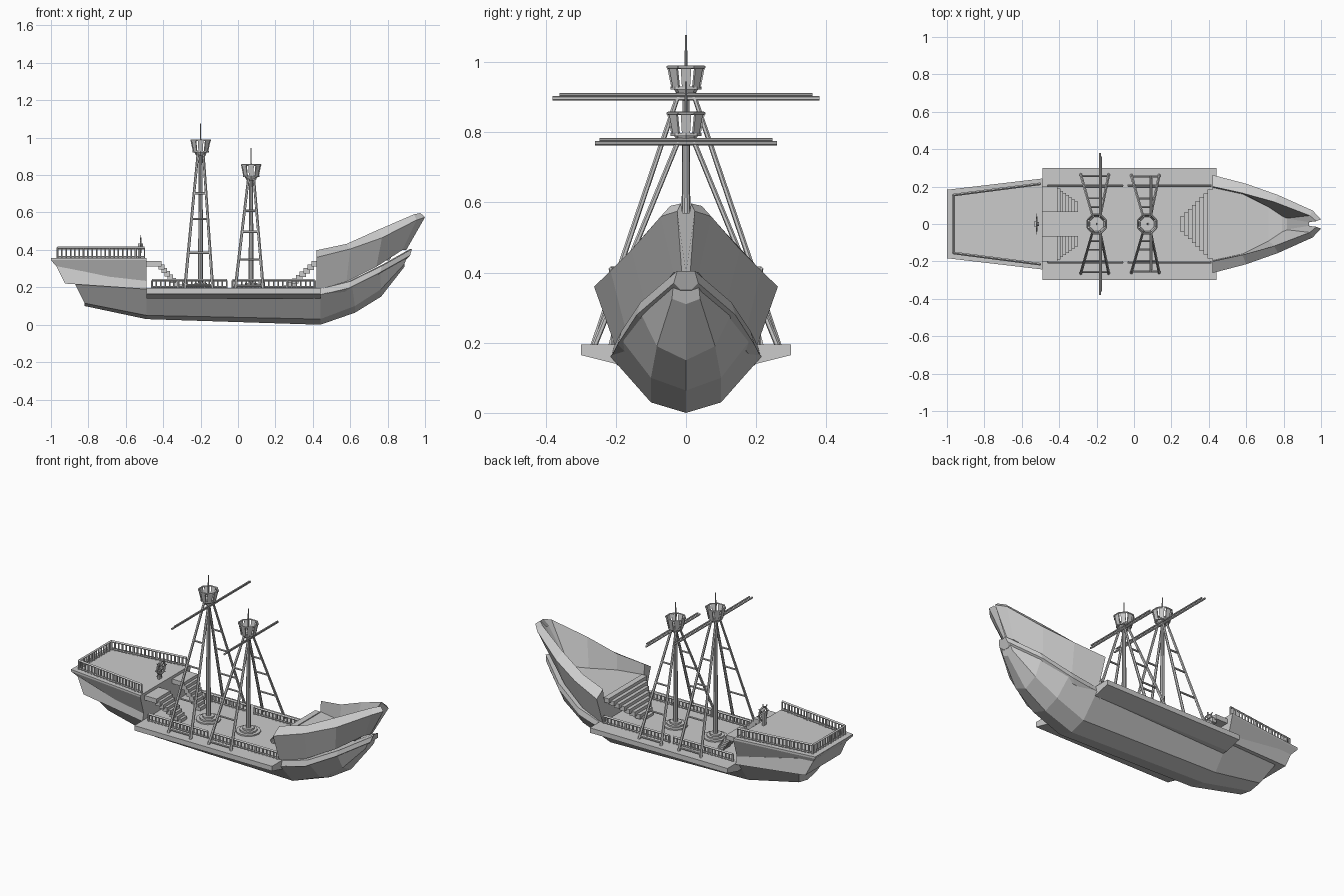
import bpy, bmesh, math
from mathutils import Vector, Matrix

if "Cube" in bpy.data.objects:
    bpy.data.objects.remove(bpy.data.objects["Cube"])


def finish(bm, name):
    bmesh.ops.recalc_face_normals(bm, faces=bm.faces)
    me = bpy.data.meshes.new(name)
    bm.to_mesh(me)
    bm.free()
    ob = bpy.data.objects.new(name, me)
    bpy.context.collection.objects.link(ob)
    return ob


def loft(name, stations):
    """Skin half sections (x, y, z), each mirrored across y = 0."""
    bm = bmesh.new()
    rings = []
    for half in stations:
        full = half + [(x, -y, z) for x, y, z in reversed(half) if y > 1e-6]
        rings.append([bm.verts.new(p) for p in full])
    for a, b in zip(rings, rings[1:]):
        for i in range(len(a)):
            j = (i + 1) % len(a)
            bm.faces.new((a[i], a[j], b[j], b[i]))
    bm.faces.new(rings[0])
    bm.faces.new(rings[-1])
    return finish(bm, name)


def rod(bm, p, q, r, r2=None, n=6):
    p, q = Vector(p), Vector(q)
    d = q - p
    m = Matrix.Translation((p + q) / 2) @ d.to_track_quat('Z', 'Y').to_matrix().to_4x4()
    bmesh.ops.create_cone(bm, cap_ends=True, segments=n, radius1=r,
                          radius2=r if r2 is None else r2, depth=d.length, matrix=m)


def box(bm, x0, x1, y0, y1, z0, z1):
    m = Matrix.Translation(((x0 + x1) / 2, (y0 + y1) / 2, (z0 + z1) / 2)) @ \
        Matrix.Diagonal((x1 - x0, y1 - y0, z1 - z0, 1))
    bmesh.ops.create_cube(bm, size=1, matrix=m)


def railing(bm, p, q, h, spacing=.024):
    p, q = Vector(p), Vector(q)
    up = Vector((0, 0, h))
    n = max(2, round((q - p).length / spacing))
    rod(bm, p + up, q + up, .007, n=4)
    rod(bm, p + up * .15, q + up * .15, .005, n=4)
    for i in range(n + 1):
        b = p.lerp(q, i / n)
        rod(bm, b, b + up, .007 if i % 6 == 0 else .0045)


# lower hull: x shift of top edge, keel, chine, top edge
hull = [(-.82, -.877, .10, .08, .115, .16, .23), (-.49, -.49, .03, .10, .05, .20, .19),
        (.44, .44, 0, .10, .03, .215, .16), (.625, .61, .064, .10, .10, .185, .21),
        (.765, .76, .15, .083, .19, .13, .285), (.89, .91, .31, .04, .325, .035, .38)]
loft("lower_hull", [[(x, 0, k), (x, cy, cz), (xt, ty, tz), (xt, 0, tz)]
                    for x, xt, k, cy, cz, ty, tz in hull])

# midship deck with side ledges
loft("main_deck", [[(x, 0, .14), (x, .2, .14), (x, .3, .165), (x, .3, .195), (x, 0, .195)]
                   for x in (-.49, .44)])

# bow wale
bow = [(.42, .215, .155, .19), (.59, .195, .195, .232), (.76, .14, .28, .315), (.92, .035, .37, .405)]
loft("bow_wale", [[(x - .02, 0, b - .02), (x - .02, y - .02, b - .02), (x, y, b),
                   (x + .01, y - .01, t), (x, 0, t)] for x, y, b, t in bow])

# stern wale and quarterdeck
loft("stern_wale", [[(x + dx, 0, b), (x + dx, y, b), (x, y - .012, t), (x, 0, t)]
                    for x, dx, y, b, t in ((-.98, .055, .17, .22, .33), (-.49, 0, .222, .19, .235))])
loft("quarterdeck", [[(x + dx, 0, b), (x + dx, yb, b), (x, y, .345), (x, y, .357), (x, 0, .357)]
                     for x, dx, yb, b, y in ((-1, .04, .15, .30, .183), (-.49, 0, .2, .20, .243))])

# forecastle: outer bottom, outer rim, inner rim, floor edge
fore = [((.42, .20, .185), (.42, .262, .36), (.42, .20, .398), (.42, .195, .335)),
        ((.58, .17, .23), (.60, .215, .405), (.58, .165, .432), (.58, .16, .335)),
        ((.74, .115, .31), (.77, .155, .465), (.75, .118, .508), (.72, .09, .335)),
        ((.88, .035, .40), (.955, .072, .56), (.94, .045, .59), (.81, .03, .345)),
        ((.90, .012, .40), (1.0, .025, .575), (.975, .015, .597), (.935, .01, .57))]
loft("forecastle", [[(s[0][0], 0, s[0][2]), *s, (s[3][0], 0, s[3][2])] for s in fore])

# stairs, widening as they rise
bm = bmesh.new()
for i in range(8):
    t = i / 7
    z = .21 + .13 * t
    x = .26 + .145 * t
    w = .04 + .145 * t
    box(bm, x - .013, x + .022, -w, w, z - .028, z)
finish(bm, "bow_stairs")
bm = bmesh.new()
for s in (-1, 1):
    for i in range(8):
        t = i / 7
        z = .215 + .125 * t
        x = -.31 - .11 * t
        a, b = sorted((s * .065, s * (.12 + .08 * t)))
        box(bm, -.49 if i == 7 else x - .02, x + .01, a, b, z - .028, z)
finish(bm, "stern_stairs")

# deck railings
bm = bmesh.new()
for s in (-1, 1):
    railing(bm, (-.46, s * .205, .195), (-.06, s * .205, .195), .042)
    railing(bm, (-.03, s * .205, .195), (.41, s * .205, .195), .042)
finish(bm, "main_deck_railing")
bm = bmesh.new()
for s in (-1, 1):
    railing(bm, (-.965, s * .155, .355), (-.50, s * .215, .355), .055)
railing(bm, (-.965, -.155, .355), (-.965, .155, .355), .055)
finish(bm, "quarterdeck_railing")

# steering wheel on its stand
bm = bmesh.new()
c = Vector((-.52, 0, .425))
ring = [c + Vector((0, .038 * math.cos(k * math.pi / 6), .038 * math.sin(k * math.pi / 6)))
        for k in range(12)]
for k in range(12):
    rod(bm, ring[k], ring[(k + 1) % 12], .005)
for k in range(8):
    a = k * math.pi / 4
    rod(bm, c, c + Vector((0, .056 * math.cos(a), .056 * math.sin(a))), .003)
rod(bm, c - Vector((.015, 0, 0)), c + Vector((.012, 0, 0)), .01, n=8)
box(bm, -.535, -.523, -.013, .013, .35, .435)
finish(bm, "steering_wheel")


def octagon(x, r, z):
    return [Vector((x + r * math.cos((k + .5) * math.pi / 4),
                    r * math.sin((k + .5) * math.pi / 4), z)) for k in range(8)]


# masts: x, nest floor height, yard height, yard half length, shroud foot y
for name, x, nz, yz, yl, sy in (("main", -.2, .922, .90, .38, .265), ("fore", .07, .79, .772, .26, .262)):
    bm = bmesh.new()
    rod(bm, (x, 0, .19), (x, 0, nz + .01), .015, .010, 10)
    rod(bm, (x, 0, nz), (x, 0, nz + .155), .005, .003)
    for r, z in ((.07, .203), (.05, .212), (.033, .222)):
        rod(bm, (x, 0, .19), (x, 0, z), r, n=12)
    finish(bm, name + "_mast")

    # crow's nest: floor, rim and slats
    bm = bmesh.new()
    rod(bm, (x, 0, nz), (x, 0, nz + .008), .044, n=8)
    rod(bm, (x, 0, nz - .02), (x, 0, nz), .022, .034, 8)
    lo, hi = octagon(x, .042, nz + .006), octagon(x, .055, nz + .064)
    for k in range(8):
        rod(bm, hi[k], hi[(k + 1) % 8], .005)
    finish(bm, name + "_crows_nest")
    bm = bmesh.new()
    for k in range(8):
        j = (k + 1) % 8
        bm.faces.new([bm.verts.new(v) for v in (lo[k].lerp(lo[j], .14), lo[k].lerp(lo[j], .86),
                                               hi[k].lerp(hi[j], .86), hi[k].lerp(hi[j], .14))])
    slats = finish(bm, name + "_nest_slats")
    mod = slats.modifiers.new("thickness", 'SOLIDIFY')
    mod.thickness = .006
    mod.offset = 0

    # double yard
    bm = bmesh.new()
    rod(bm, (x + .018, -yl, yz - .003), (x + .018, yl, yz - .003), .006)
    rod(bm, (x + .024, -yl * .95, yz + .007), (x + .024, yl * .95, yz + .007), .005)
    finish(bm, name + "_yard")

    # shrouds with rungs
    bm = bmesh.new()
    for s in (-1, 1):
        feet = [Vector((x + d, s * sy, .19)) for d in (-.085, .065)]
        tops = [Vector((x + d, s * .02, nz - .01)) for d in (-.015, .015)]
        for p, q in zip(feet, tops):
            rod(bm, p, q, .0085, .007)
        for t in (.03, .27, .52, .71):
            rod(bm, feet[0].lerp(tops[0], t), feet[1].lerp(tops[1], t), .006)
    finish(bm, name + "_shrouds")
